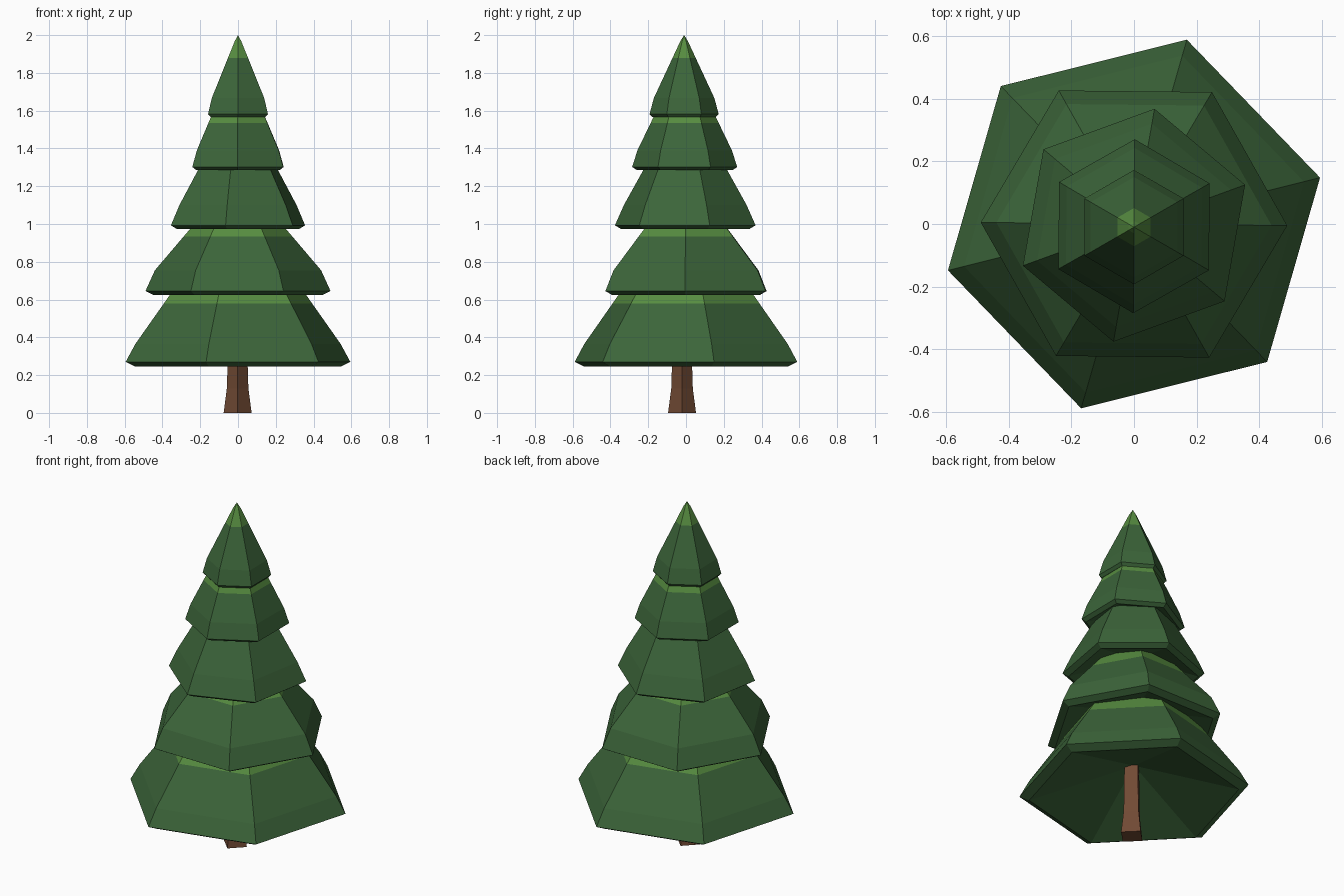
import bpy
import bmesh
import math

if "Cube" in bpy.data.objects:
    bpy.data.objects.remove(bpy.data.objects["Cube"], do_unlink=True)


def material(name, color):
    mat = bpy.data.materials.new(name)
    mat.use_nodes = True
    mat.diffuse_color = (*color, 1)
    bsdf = next(n for n in mat.node_tree.nodes if n.type == "BSDF_PRINCIPLED")
    bsdf.inputs["Base Color"].default_value = (*color, 1)
    bsdf.inputs["Roughness"].default_value = 0.9
    return mat


needle = material("needle_green", (0.045, 0.130, 0.042))
fresh = material("fresh_green", (0.095, 0.265, 0.052))
bark = material("bark_brown", (0.165, 0.068, 0.034))


def lathe(name, profile, sides, turn, centre, mats, band=None):
    """Sweep (radius, z) points into a faceted solid; radius 0 makes a point."""
    bm = bmesh.new()
    rings = []
    for r, z in profile:
        count = sides if r > 0 else 1
        rings.append([bm.verts.new((
            centre[0] + r * math.cos(turn + math.tau * i / sides),
            centre[1] + r * math.sin(turn + math.tau * i / sides), z))
            for i in range(count)])
    for low, high in zip(rings, rings[1:]):
        for i in range(sides):
            j = (i + 1) % sides
            loop = [low[i % len(low)], low[j % len(low)],
                    high[j % len(high)], high[i % len(high)]]
            bm.faces.new(list(dict.fromkeys(loop)))
    for ring in (rings[0], rings[-1]):
        if len(ring) > 1:
            bm.faces.new(ring)
    bmesh.ops.recalc_face_normals(bm, faces=bm.faces)
    # New growth above the band height
    if band:
        for f in bm.faces:
            if min(v.co.z for v in f.verts) > band - 0.001:
                f.material_index = 1
    mesh = bpy.data.meshes.new(name)
    bm.to_mesh(mesh)
    bm.free()
    for m in mats:
        mesh.materials.append(m)
    obj = bpy.data.objects.new(name, mesh)
    bpy.context.collection.objects.link(obj)
    return obj


# Trunk: four-sided with a flared foot
lathe("trunk", [(0.074, 0), (0.057, 0.13), (0.053, 0.26), (0.05, 0.6)],
      4, 0, (-0.002, -0.021), [bark])

# Branch tiers: turn, y offset, rim radius, bottom z, rim z, bend, top, band z
tiers = [
    ("lowest", 14, 0, 0.613, 0.245, 0.27, (0.56, 0.365), (0.375, 0.62), 0.58),
    ("lower", -0.6, 0, 0.49, 0.624, 0.645, (0.44, 0.755), (0.257, 0.97), 0.935),
    ("middle", 20, -0.004, 0.378, 0.974, 0.993, (0.33, 1.10), (0.225, 1.286), 1.31),
    ("upper", 29.5, -0.007, 0.278, 1.286, 1.302, (0.25, 1.39), (0.165, 1.566), 1.535),
    ("top", 30, -0.01, 0.183, 1.566, 1.582, (0.16, 1.667), (0.061, 1.88), 1.88),
]
for label, turn, y, rim, bottom, rim_z, bend, top, band in tiers:
    def slope(z):
        t = (z - bend[1]) / (top[1] - bend[1])
        return bend[0] + t * (top[0] - bend[0]), z

    lip = rim * 0.915
    profile = [(0, bottom + lip * 0.32), (lip, bottom), (rim, rim_z), bend, slope(band)]
    if label == "top":
        profile += [(0.02, 1.968), (0, 2)]
    else:
        profile.append(slope(top[1] + 0.07))
    lathe(label + "_branches", profile, 6, math.radians(turn), (0, y),
          [needle, fresh], band)
